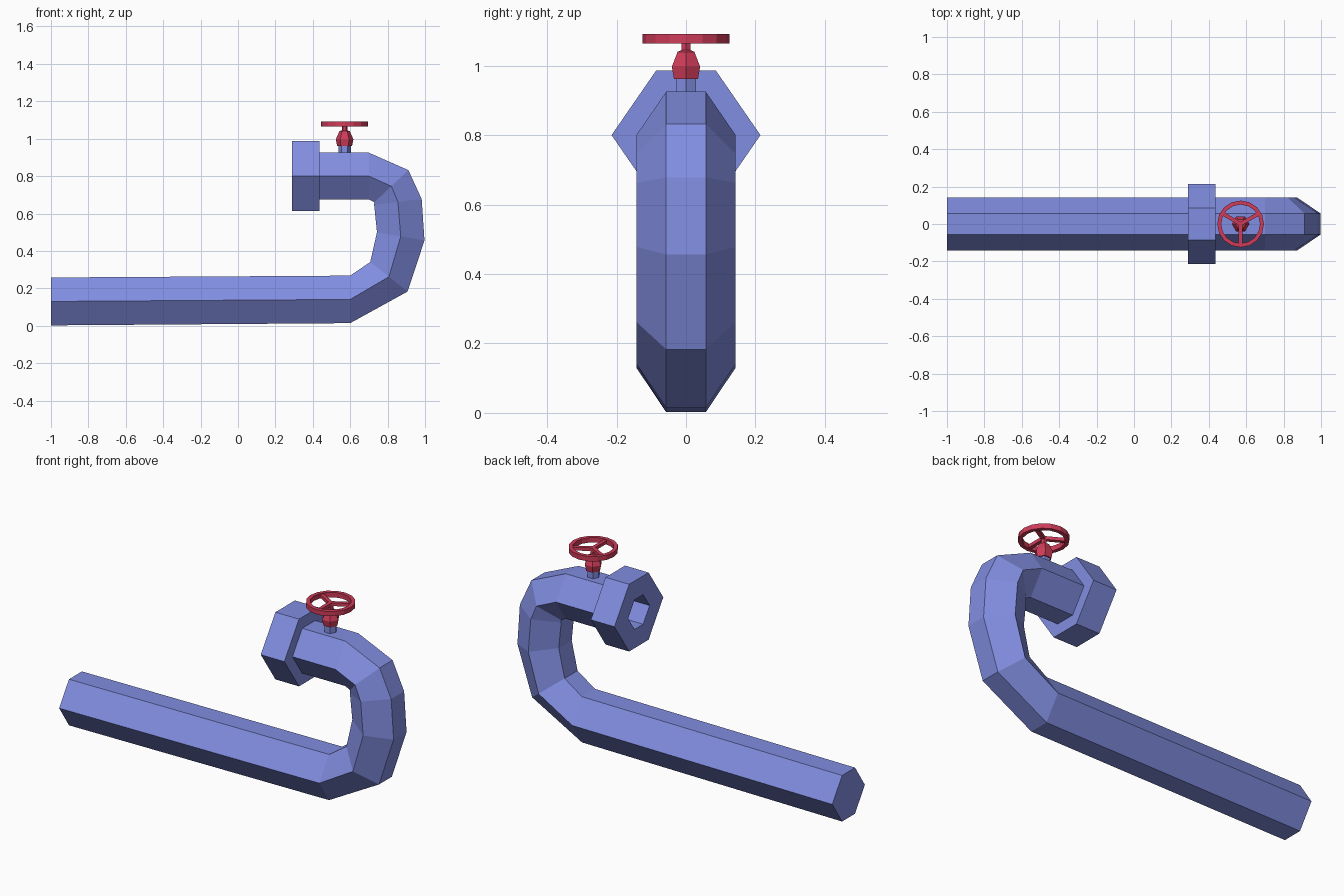
import bpy, bmesh, math
from mathutils import Vector

if "Cube" in bpy.data.objects:
    bpy.data.objects.remove(bpy.data.objects["Cube"])


def material(name, rgb):
    m = bpy.data.materials.new(name)
    m.diffuse_color = (*rgb, 1)
    m.use_nodes = True
    m.node_tree.nodes["Principled BSDF"].inputs["Base Color"].default_value = m.diffuse_color
    return m


blue = material("periwinkle blue", (0.22, 0.27, 0.75))
red = material("crimson red", (0.62, 0.045, 0.10))


def loft(name, rings, mat, cap=True, closed=False):
    """Skin a list of equal-length point rings."""
    bm = bmesh.new()
    vs = [[bm.verts.new(p) for p in r] for r in rings]
    n = len(vs[0])
    pairs = list(zip(vs, vs[1:])) + ([(vs[-1], vs[0])] if closed else [])
    for a, b in pairs:
        for i in range(n):
            j = (i + 1) % n
            bm.faces.new((a[i], a[j], b[j], b[i]))
    if cap and not closed:
        bm.faces.new(vs[0])
        bm.faces.new(vs[-1])
    bmesh.ops.recalc_face_normals(bm, faces=bm.faces[:])
    me = bpy.data.meshes.new(name)
    bm.to_mesh(me)
    bm.free()
    me.materials.append(mat)
    ob = bpy.data.objects.new(name, me)
    bpy.context.collection.objects.link(ob)
    return ob


def pipe_ring(x, z, dx, dz, s=1.0):
    """Hexagon round (x, z); (dx, dz) points to the flat outer side."""
    return [(x + k * dx * s, y * s, z + k * dz * s) for y, k in
            ((0.143, 0), (0.057, 1), (-0.057, 1), (-0.143, 0), (-0.057, -1), (0.057, -1))]


def turned(r, z, n, x=0.57, phase=0.0):
    return [(x + r * math.cos(phase + 2 * math.pi * i / n),
             r * math.sin(phase + 2 * math.pi * i / n), z) for i in range(n)]


# bent pipe, with a blind bore at the outlet end
path = [(-1, 0.13, 0, -0.128), (0.6, 0.141, 0, -0.127), (0.807, 0.262, 0.1, -0.079),
        (0.87, 0.478, 0.127, -0.022), (0.855, 0.662, 0.127, 0.016),
        (0.82, 0.746, 0.091, 0.086), (0.70, 0.80, 0, 0.125), (0.43, 0.80, 0, 0.125)]
bore = 0.66
rings = [pipe_ring(*p) for p in path]
rings += [pipe_ring(0.43, 0.80, 0, 0.125, bore), pipe_ring(0.68, 0.80, 0, 0.125, bore)]
loft("bent_pipe", rings, blue)

# hexagonal outlet collar with a hole through it
collar = [(0.29, 1.5), (0.435, 1.5), (0.435, bore), (0.29, bore)]
loft("outlet_collar", [pipe_ring(x, 0.80, 0, 0.1245, s) for x, s in collar], blue, closed=True)

# valve stem and bonnet
loft("valve_stem", [turned(0.033, z, 6) for z in (0.90, 0.965)], blue)
loft("valve_bonnet", [turned(r, z, 6) for r, z in
     ((0.040, 0.962), (0.047, 0.997), (0.028, 1.04), (0.015, 1.045), (0.015, 1.085))], red)

# handwheel rim
loft("handwheel_rim", [turned(r, z, 16) for r, z in
     ((0.125, 1.064), (0.125, 1.091), (0.104, 1.091), (0.104, 1.064))], red, closed=True)

# three handwheel spokes
for k in range(3):
    a = math.radians(-90 + 120 * k)
    d, t = Vector((math.cos(a), math.sin(a), 0)), Vector((-math.sin(a), math.cos(a), 0))
    ends = []
    for r in (0.0, 0.108):
        c = Vector((0.57, 0, 1.077)) + d * r
        ends.append([c + t * u + Vector((0, 0, w)) for u, w in
                     ((-0.01, -0.009), (0.01, -0.009), (0.01, 0.009), (-0.01, 0.009))])
    loft(f"handwheel_spoke_{k + 1}", ends, red)
